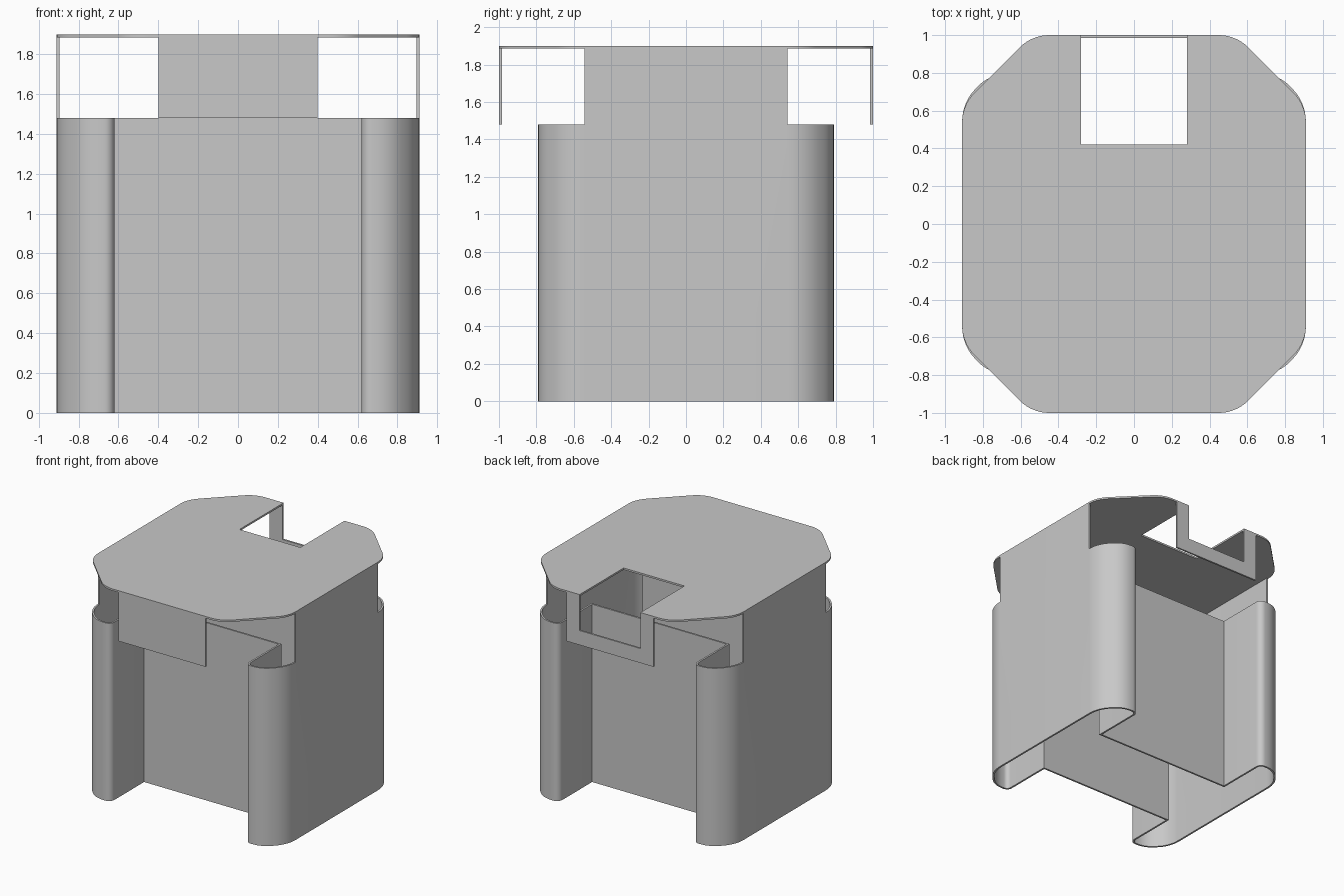
import bpy
import bmesh
import math
from mathutils import Vector

cube = bpy.data.objects.get("Cube")
if cube:
    bpy.data.objects.remove(cube, do_unlink=True)

T = 0.015               # sheet thickness
WALL_TOP, TOP = 1.48, 1.9
HALF_X, HALF_Y = 0.91, 1.0

grey = bpy.data.materials.new("plain_grey")
grey.use_nodes = True
grey.diffuse_color = (0.58, 0.58, 0.58, 1)
grey.node_tree.nodes["Principled BSDF"].inputs["Base Color"].default_value = grey.diffuse_color


def rounded(corners, closed, steps=8):
    """Turn (x, y, radius) corners into a path with arcs at the rounded ones."""
    path = []
    n = len(corners)
    for i, (x, y, r) in enumerate(corners):
        p = Vector((x, y))
        if r == 0 or (not closed and i in (0, n - 1)):
            path.append(p)
            continue
        a = (Vector(corners[i - 1][:2]) - p).normalized()
        b = (Vector(corners[(i + 1) % n][:2]) - p).normalized()
        half = a.angle(b) / 2
        centre = p + (a + b).normalized() * (r / math.sin(half))
        start = p + a * (r / math.tan(half)) - centre
        end = p + b * (r / math.tan(half)) - centre
        sweep = start.angle_signed(end)      # clockwise positive
        for k in range(steps + 1):
            t = -sweep * k / steps
            c, s = math.cos(t), math.sin(t)
            path.append(centre + Vector((start.x * c - start.y * s,
                                         start.x * s + start.y * c)))
    return path


def add_object(name, bm):
    mesh = bpy.data.meshes.new(name)
    bm.to_mesh(mesh)
    bm.free()
    mesh.materials.append(grey)
    obj = bpy.data.objects.new(name, mesh)
    bpy.context.collection.objects.link(obj)
    return obj


def finish(obj):
    """Apply the modifiers and smooth only the gentle bends."""
    bpy.ops.object.select_all(action='DESELECT')
    bpy.context.view_layer.objects.active = obj
    obj.select_set(True)
    for m in list(obj.modifiers):
        bpy.ops.object.modifier_apply(modifier=m.name)
    bpy.ops.object.shade_smooth_by_angle(angle=math.radians(30))


def plate(name, points, depth):
    """Flat outline of 3D points extruded by the depth vector."""
    bm = bmesh.new()
    face = bm.faces.new([bm.verts.new(p) for p in points])
    new = bmesh.ops.extrude_face_region(bm, geom=[face])["geom"]
    bmesh.ops.translate(bm, vec=depth, verts=[v for v in new if isinstance(v, bmesh.types.BMVert)])
    bmesh.ops.recalc_face_normals(bm, faces=bm.faces)
    finish(add_object(name, bm))


# Folded wall: one quarter, from the recessed panel round the curl to the side
quarter = rounded([(0, -0.35, 0), (0.62, -0.35, 0), (0.62, -0.79, 0.05),
                   (0.765, -0.79, 0.19), (HALF_X, -0.645, 0.25), (HALF_X, 0, 0)], False)
bm = bmesh.new()
low = [bm.verts.new((p.x, p.y, 0)) for p in quarter]
high = [bm.verts.new((p.x, p.y, WALL_TOP)) for p in quarter]
for i in range(len(quarter) - 1):
    bm.faces.new((low[i], low[i + 1], high[i + 1], high[i]))
# Side wall carries on up to the lid
upper = [bm.verts.new((p.x, p.y, TOP - T)) for p in quarter[-2:]]
bm.faces.new((high[-2], high[-1], upper[1], upper[0]))
wall = add_object("folded_wall", bm)
mirror = wall.modifiers.new("mirror", 'MIRROR')
mirror.use_axis = (True, True, False)
solid = wall.modifiers.new("thickness", 'SOLIDIFY')
solid.thickness = T
solid.offset = -1
solid.use_even_offset = True
finish(wall)

# Lid: rounded octagon with a slot cut in from the back
SLOT, SLOT_Y, BEND = 0.28, 0.42, 0.22
right_side = [(0.54, -HALF_Y, BEND), (HALF_X, -0.63, BEND), (HALF_X, 0.63, BEND),
              (0.54, HALF_Y, BEND), (SLOT, HALF_Y, 0), (SLOT, SLOT_Y, 0)]
left_side = [(-x, y, r) for x, y, r in reversed(right_side)]
outline = rounded(right_side + left_side, True)
plate("lid", [(p.x, p.y, TOP - T) for p in outline], (0, 0, T))

# Hanging flaps: plain at the front, notched at the back
FLAP, NOTCH_Z = 0.4, 1.6
front = [(-FLAP, WALL_TOP), (FLAP, WALL_TOP), (FLAP, TOP), (-FLAP, TOP)]
back = front[:3] + [(SLOT, TOP), (SLOT, NOTCH_Z), (-SLOT, NOTCH_Z), (-SLOT, TOP)] + front[3:]
for name, shape, side in (("front_flap", front, -1), ("back_flap", back, 1)):
    plate(name, [(x, side * HALF_Y, z) for x, z in shape], (0, -side * T, 0))
